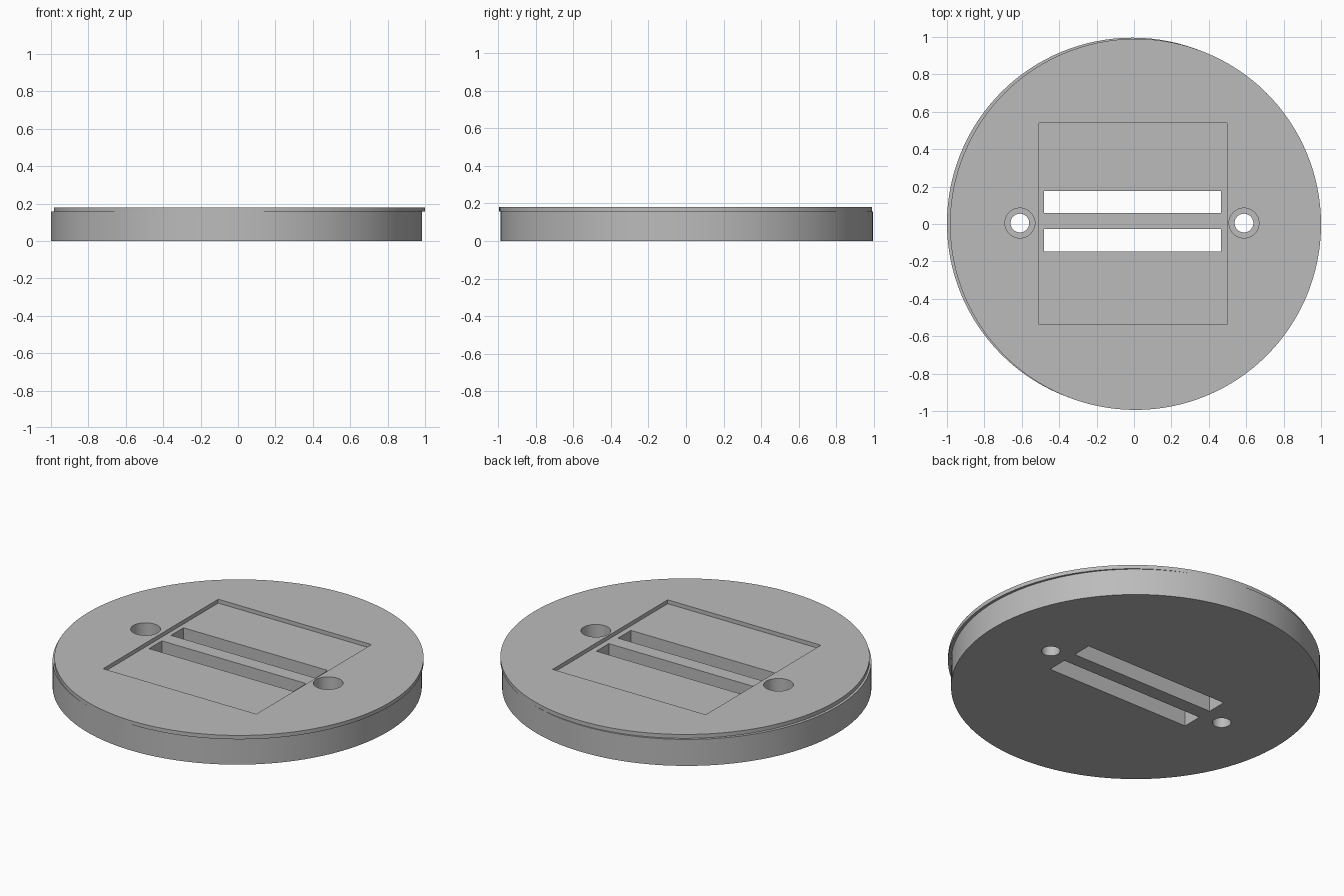
import bpy
import math

old = bpy.data.objects.get("Cube")
if old:
    bpy.data.objects.remove(old, do_unlink=True)

grey = bpy.data.materials.new("plain grey")
grey.use_nodes = True
colour = (0.5, 0.5, 0.5, 1)
grey.diffuse_color = colour
grey.node_tree.nodes["Principled BSDF"].inputs["Base Color"].default_value = colour

BASE_TOP, LID_TOP, LEDGE = 0.157, 0.18, 0.08
RADIUS = 0.992
HOLES = (-0.61, 0.588)
HOLE_Y = 0.005


def cylinder(name, x, y, radius, z0, z1, sides):
    bpy.ops.mesh.primitive_cylinder_add(vertices=sides, radius=radius, depth=z1 - z0,
                                        location=(x, y, (z0 + z1) / 2))
    obj = bpy.context.object
    obj.name = name
    obj.data.materials.append(grey)
    return obj


def box(name, x0, x1, y0, y1, z0, z1):
    bpy.ops.mesh.primitive_cube_add(size=1, location=((x0 + x1) / 2, (y0 + y1) / 2, (z0 + z1) / 2))
    obj = bpy.context.object
    obj.name = name
    obj.scale = (x1 - x0, y1 - y0, z1 - z0)
    bpy.ops.object.transform_apply(location=False, rotation=False, scale=True)
    obj.data.materials.append(grey)
    return obj


def cut(target, cutters):
    bpy.ops.object.select_all(action="DESELECT")
    target.select_set(True)
    bpy.context.view_layer.objects.active = target
    for cutter in cutters:
        mod = target.modifiers.new("cut", "BOOLEAN")
        mod.operation = "DIFFERENCE"
        mod.solver = "EXACT"
        mod.object = cutter
        bpy.ops.object.modifier_apply(modifier=mod.name)
        bpy.data.objects.remove(cutter, do_unlink=True)
    bpy.ops.object.shade_smooth_by_angle(angle=math.radians(30))


# Thick base disc with two slots and two stepped screw holes
base = cylinder("base_disc", -0.008, 0.004, RADIUS, 0, BASE_TOP, 128)
cutters = [box("slot_cutter", -0.481, 0.465, y0, y1, -0.1, 0.3)
           for y0, y1 in ((0.059, 0.176), (-0.147, -0.027))]
for x in HOLES:
    cutters.append(cylinder("screw_hole_cutter", x, HOLE_Y, 0.05, -0.1, 0.3, 48))
    cutters.append(cylinder("counterbore_cutter", x, HOLE_Y, 0.08, LEDGE, 0.3, 48))
cut(base, cutters)

# Thin lid disc, slightly offset, with a rectangular window and clearance holes
lid = cylinder("lid_disc", 0.008, -0.002, RADIUS, BASE_TOP, LID_TOP, 128)
cutters = [box("window_cutter", -0.508, 0.497, -0.538, 0.54, 0, 0.3)]
cutters += [cylinder("clearance_cutter", x, HOLE_Y, 0.08, 0, 0.3, 48) for x in HOLES]
cut(lid, cutters)
